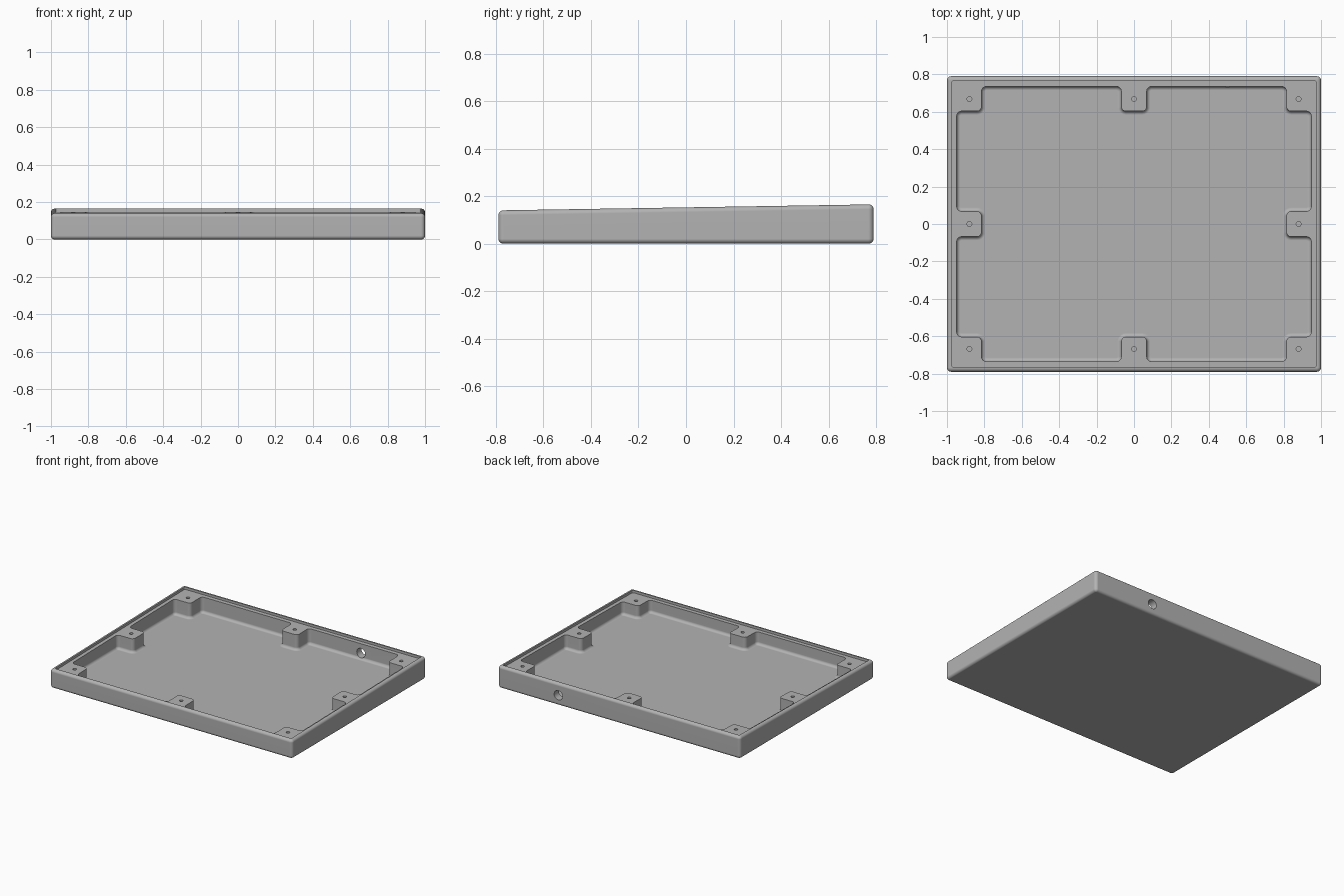
import bpy, bmesh, math
from mathutils import Vector

cube = bpy.data.objects.get("Cube")
if cube:
    bpy.data.objects.remove(cube, do_unlink=True)

HALF_X, HALF_Y = 1.0, 0.79
MID_TOP, SLOPE = 0.1525, 0.016      # top surface rises towards the back
FLOOR, LEDGE = 0.03, 0.018

grey = bpy.data.materials.new("grey plastic")
grey.use_nodes = True
grey.diffuse_color = (0.45, 0.45, 0.45, 1)
grey.node_tree.nodes["Principled BSDF"].inputs["Base Color"].default_value = (0.45, 0.45, 0.45, 1)


def prism(name, outline, bottom, top, corner=0.0, bottom_round=0.0, top_round=0.0):
    """Extrude an outline; bottom and top are heights as functions of y."""
    bm = bmesh.new()
    low = [bm.verts.new((x, y, bottom(y))) for x, y in outline]
    high = [bm.verts.new((x, y, top(y))) for x, y in outline]
    n = len(outline)
    bm.faces.new(low[::-1])
    bm.faces.new(high)
    for i in range(n):
        j = (i + 1) % n
        bm.faces.new((low[i], low[j], high[j], high[i]))
    bm.normal_update()

    def is_upright(e):
        d = (e.verts[0].co - e.verts[1].co).normalized()
        return abs(d.z) > 0.9

    def bevel(edges, size):
        if size:
            bmesh.ops.bevel(bm, geom=edges, offset=size, offset_type='OFFSET',
                            segments=5, profile=0.5, affect='EDGES')
            bm.normal_update()

    bevel([e for e in bm.edges if is_upright(e)], corner)
    for direction, size in ((-1, bottom_round), (1, top_round)):
        cap = max(bm.faces, key=lambda f: f.calc_area() * (f.normal.z * direction > 0.9))
        bevel(list(cap.edges), size)
    bmesh.ops.recalc_face_normals(bm, faces=bm.faces)
    mesh = bpy.data.meshes.new(name)
    bm.to_mesh(mesh)
    bm.free()
    mesh.materials.append(grey)
    obj = bpy.data.objects.new(name, mesh)
    bpy.context.collection.objects.link(obj)
    return obj


def rectangle(x, y):
    return [(-x, -y), (x, -y), (x, y), (-x, y)]


def level(z):
    return lambda y: z


def sloped(drop):
    return lambda y: MID_TOP + SLOPE * y - drop


def cut(body, cutter):
    cutter.hide_render = True
    mod = body.modifiers.new("cut", 'BOOLEAN')
    mod.operation, mod.solver, mod.object = 'DIFFERENCE', 'EXACT', cutter
    bpy.context.view_layer.objects.active = body
    bpy.ops.object.modifier_apply(modifier=mod.name)
    bpy.data.objects.remove(cutter, do_unlink=True)


def cylinder(name, radius, depth, location, rotation=(0, 0, 0), sides=24):
    bpy.ops.mesh.primitive_cylinder_add(vertices=sides, radius=radius, depth=depth,
                                        location=location, rotation=rotation)
    obj = bpy.context.object
    obj.name = name
    obj.data.materials.append(grey)
    return obj


# Outer shell with rounded edges
tray = prism("tray_body", rectangle(HALF_X, HALF_Y), level(0), sloped(0),
             corner=0.022, bottom_round=0.02, top_round=0.02)

# Shallow recess that leaves a thin raised rim
cut(tray, prism("rim_recess", rectangle(0.975, 0.765), sloped(LEDGE), level(0.4), corner=0.01))

# Pocket outline: one quarter, mirrored around, leaving eight screw bosses
quarter = [(0.815, 0.068), (0.948, 0.068), (0.948, 0.603), (0.815, 0.603),
           (0.815, 0.735), (0.068, 0.735), (0.068, 0.603)]
outline = (quarter + [(-x, y) for x, y in reversed(quarter)]
           + [(-x, -y) for x, y in quarter] + [(x, -y) for x, y in reversed(quarter)])
cut(tray, prism("pocket", outline, level(FLOOR), level(0.3), corner=0.025, bottom_round=0.02))

# Screw holes in the bosses
for x in (-0.88, 0, 0.88):
    for y in (-0.668, 0, 0.668):
        if x or y:
            cut(tray, cylinder("screw_hole", 0.013, 0.2, (x, y, 0.15), sides=16))

# Cable hole through the back wall
cut(tray, cylinder("cable_hole", 0.035, 0.2, (0.5, HALF_Y, 0.077), (math.pi / 2, 0, 0)))

# Smooth the rounded edges and keep the flats flat
bpy.ops.object.select_all(action='DESELECT')
tray.select_set(True)
bpy.context.view_layer.objects.active = tray
bpy.ops.object.shade_smooth_by_angle(angle=math.radians(30))
tray.modifiers.new("even_normals", 'WEIGHTED_NORMAL').keep_sharp = True
